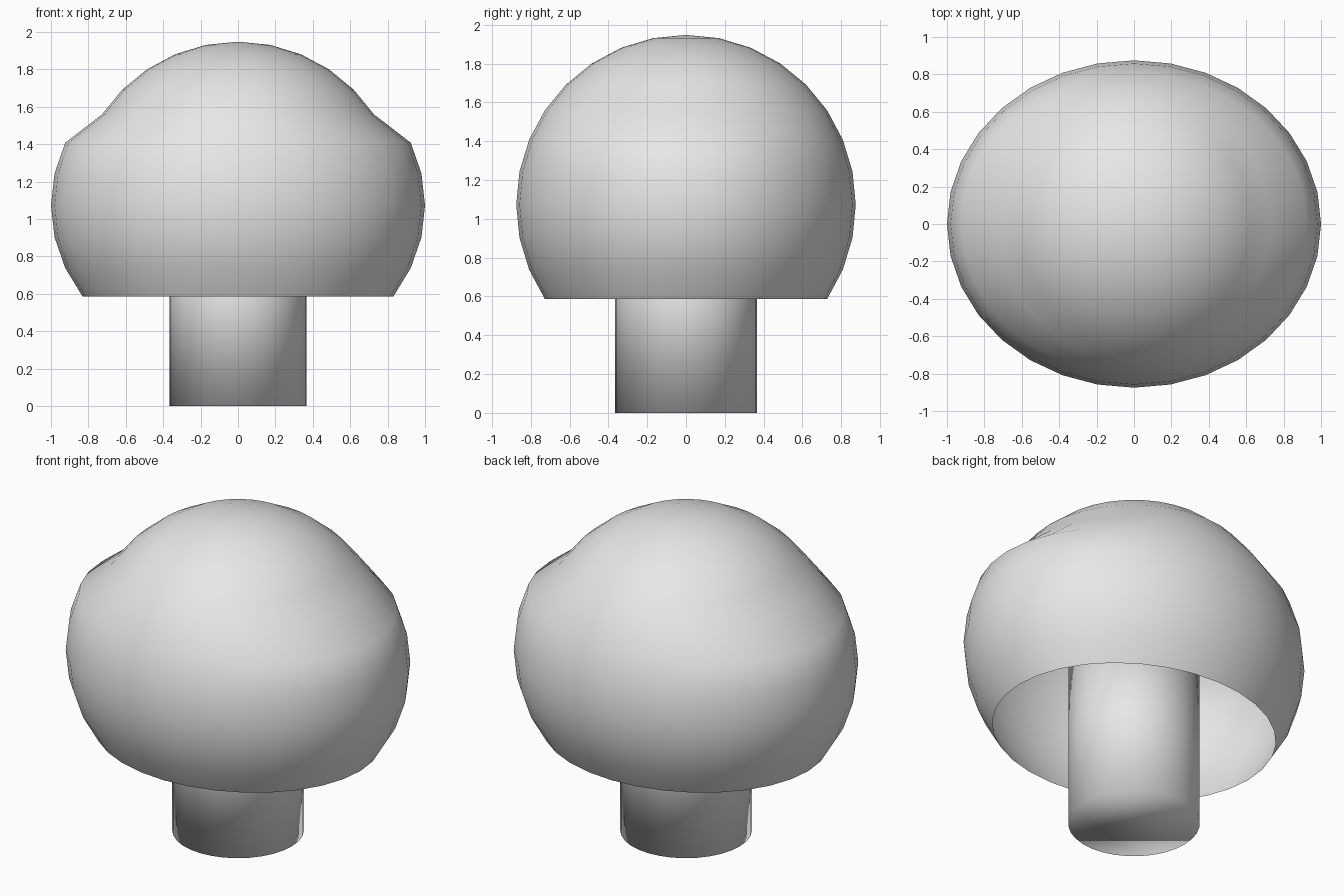
import bpy
import bmesh
import math
from mathutils import Matrix

if "Cube" in bpy.data.objects:
    bpy.data.objects.remove(bpy.data.objects["Cube"])

R = 0.875          # cap radius
CAP_Z = 1.073      # height of the cap's widest ring
WIDEN = 1 / R      # sideways stretch of the lower cap
STEM_R, STEM_TOP = 0.367, 1.07

grey = bpy.data.materials.new("plain_grey")
grey.diffuse_color = (0.8, 0.8, 0.8, 1)
grey.use_nodes = True
grey.node_tree.nodes["Principled BSDF"].inputs["Base Color"].default_value = grey.diffuse_color


def finish(name, bm):
    """Turn a bmesh into a fully smooth-shaded grey object."""
    for f in bm.faces:
        f.smooth = True
    mesh = bpy.data.meshes.new(name)
    bm.to_mesh(mesh)
    bm.free()
    mesh.materials.append(grey)
    obj = bpy.data.objects.new(name, mesh)
    bpy.context.collection.objects.link(obj)
    return obj


# Cap: hollow sphere, open underneath, widened sideways below the crown
bm = bmesh.new()
bmesh.ops.create_uvsphere(bm, u_segments=32, v_segments=16, radius=R)
rim = -R * math.sin(math.radians(34.5))
bmesh.ops.delete(bm, geom=[v for v in bm.verts if v.co.z < rim], context='VERTS')
crown = R * math.sin(math.radians(28))
for v in bm.verts:
    if v.co.z < crown:
        v.co.x *= WIDEN
    v.co.z += CAP_Z
finish("mushroom_cap", bm)

# Stem: capped cylinder reaching up inside the cap
bm = bmesh.new()
bmesh.ops.create_cone(bm, cap_ends=True, segments=32, radius1=STEM_R, radius2=STEM_R,
                      depth=STEM_TOP, matrix=Matrix.Translation((0, 0, STEM_TOP / 2)))
finish("mushroom_stem", bm)
